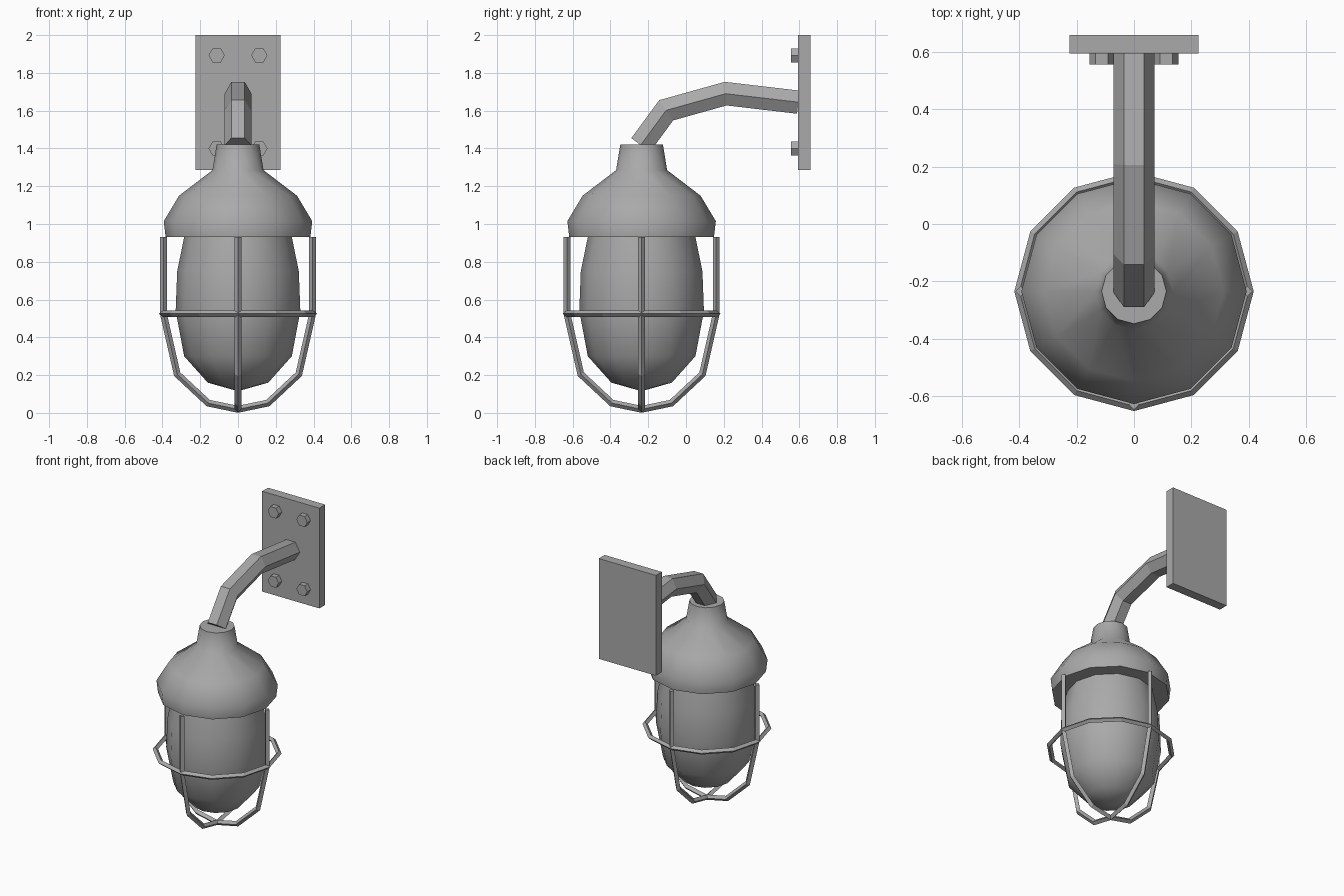
import bpy, bmesh, math
from mathutils import Vector

if "Cube" in bpy.data.objects:
    bpy.data.objects.remove(bpy.data.objects["Cube"])

AXIS_Y = -0.235  # lamp centre line

grey = bpy.data.materials.new("grey metal")
grey.diffuse_color = (0.4, 0.4, 0.4, 1)
grey.use_nodes = True
grey.node_tree.nodes["Principled BSDF"].inputs["Base Color"].default_value = grey.diffuse_color


def finish(name, bm, smooth=None):
    bmesh.ops.recalc_face_normals(bm, faces=bm.faces)
    mesh = bpy.data.meshes.new(name)
    bm.to_mesh(mesh)
    bm.free()
    mesh.materials.append(grey)
    ob = bpy.data.objects.new(name, mesh)
    bpy.context.collection.objects.link(ob)
    if smooth:
        bpy.ops.object.select_all(action='DESELECT')
        ob.select_set(True)
        bpy.context.view_layer.objects.active = ob
        bpy.ops.object.shade_smooth_by_angle(angle=math.radians(smooth))
    return ob


def lathe(name, profile, smooth, n=12):
    """Spin a (radius, z) profile around the lamp axis; close both ends."""
    bm = bmesh.new()
    rings = []
    for r, z in profile:
        count = n if r > 0 else 1
        rings.append([bm.verts.new((r * math.cos(math.tau * i / n),
                                    AXIS_Y + r * math.sin(math.tau * i / n), z))
                      for i in range(count)])
    for a, b in zip(rings, rings[1:]):
        for i in range(n):
            j = (i + 1) % n
            quad = [a[i], a[j], b[j], b[i]] if len(b) > 1 else [a[i], a[j], b[0]]
            bm.faces.new(quad)
    for ring in (rings[0], rings[-1]):
        if len(ring) > 1:
            bm.faces.new(ring)
    return finish(name, bm, smooth)


def tube(name, points, binormal, radius, sides, closed=False):
    """Sweep a polygon along a planar path with mitred corners."""
    bm = bmesh.new()
    pts = [Vector(p) for p in points]
    b = Vector(binormal)
    n = len(pts)
    rings = []
    for i, p in enumerate(pts):
        d_in = (p - pts[i - 1]).normalized() if closed or i > 0 else None
        d_out = (pts[(i + 1) % n] - p).normalized() if closed or i < n - 1 else None
        d_in, d_out = d_in or d_out, d_out or d_in
        t = (d_in + d_out).normalized()
        normal = t.cross(b) / t.dot(d_in)
        rings.append([bm.verts.new(p + radius * (math.cos(math.tau * k / sides) * b
                                                 + math.sin(math.tau * k / sides) * normal))
                      for k in range(sides)])
    for i in range(n if closed else n - 1):
        a, c = rings[i], rings[(i + 1) % n]
        for k in range(sides):
            m = (k + 1) % sides
            bm.faces.new([a[k], a[m], c[m], c[k]])
    if not closed:
        bm.faces.new(rings[0])
        bm.faces.new(rings[-1])
    return finish(name, bm)


# Lamp body
lathe("cap", [(0.113, 1.42), (0.135, 1.285), (0.312, 1.15), (0.393, 1.015), (0.383, 0.93)], 50)
lathe("glass_bowl", [(0.285, 0.93), (0.322, 0.75), (0.33, 0.54), (0.285, 0.3),
                     (0.16, 0.16), (0, 0.115)], 50)

# Guard cage: two crossing hoops and one ring
half = [(0.395, 0.93), (0.395, 0.525), (0.322, 0.205), (0.158, 0.052)]
hoop = half + [(0, 0.019)] + [(-r, z) for r, z in reversed(half)]
tube("cage_hoop_side", [(r, AXIS_Y, z) for r, z in hoop], (0, 1, 0), 0.018, 4)
tube("cage_hoop_front", [(0, AXIS_Y + r, z) for r, z in hoop], (1, 0, 0), 0.018, 4)
tube("cage_ring", [(0.4 * math.cos(math.tau * i / 12), AXIS_Y + 0.4 * math.sin(math.tau * i / 12), 0.525)
                   for i in range(12)], (0, 0, 1), 0.017, 4, closed=True)

# Bent hexagonal arm
tube("arm", [(0, 0.595, 1.645), (0, 0.21, 1.69), (0, -0.105, 1.602), (0, -0.24, 1.418)],
     (1, 0, 0), 0.071, 6)

# Wall plate
bm = bmesh.new()
bmesh.ops.create_cube(bm, size=1)
for v in bm.verts:
    v.co = (v.co.x * 0.45, 0.627 + v.co.y * 0.066, 1.643 + v.co.z * 0.714)
finish("wall_plate", bm)

# Hexagonal bolts
for x in (-0.113, 0.113):
    for z in (1.4, 1.893):
        tube("bolt", [(x, 0.557, z), (x, 0.6, z)], (1, 0, 0), 0.043, 6)
